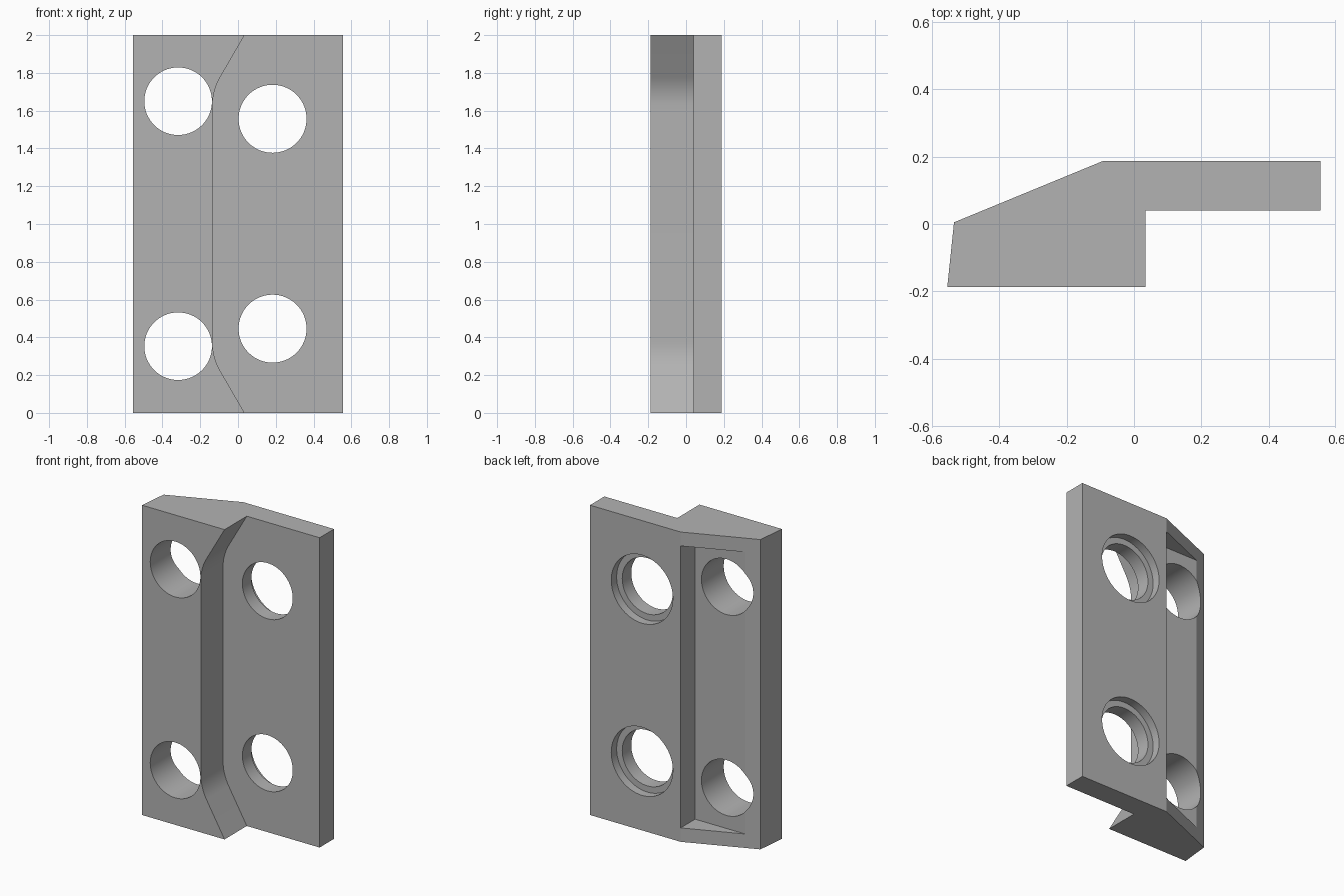
import bpy, bmesh
from math import radians, cos, sin, pi
from mathutils import Vector

if "Cube" in bpy.data.objects:
    bpy.data.objects.remove(bpy.data.objects["Cube"], do_unlink=True)

grey = bpy.data.materials.new("plain grey")
grey.use_nodes = True
grey.diffuse_color = (0.45, 0.45, 0.45, 1)
grey.node_tree.nodes["Principled BSDF"].inputs["Base Color"].default_value = (0.45, 0.45, 0.45, 1)


def prism(name, points, offset):
    """Extrude a closed outline of 3D points along offset."""
    bm = bmesh.new()
    face = bm.faces.new([bm.verts.new(p) for p in points])
    ext = bmesh.ops.extrude_face_region(bm, geom=[face])
    moved = [g for g in ext["geom"] if isinstance(g, bmesh.types.BMVert)]
    bmesh.ops.translate(bm, verts=moved, vec=Vector(offset))
    bmesh.ops.recalc_face_normals(bm, faces=bm.faces)
    mesh = bpy.data.meshes.new(name)
    bm.to_mesh(mesh)
    bm.free()
    mesh.materials.append(grey)
    obj = bpy.data.objects.new(name, mesh)
    bpy.context.collection.objects.link(obj)
    return obj


def cut(body, cutter):
    """Subtract the cutter and discard it."""
    cutter.hide_render = True
    mod = body.modifiers.new("cut", 'BOOLEAN')
    mod.operation, mod.solver, mod.object = 'DIFFERENCE', 'EXACT', cutter
    bpy.context.view_layer.objects.active = body
    bpy.ops.object.modifier_apply(modifier=mod.name)
    bpy.data.objects.remove(cutter, do_unlink=True)


def bore(x, z, radius, y0, y1):
    ring = [(x + radius * cos(2 * pi * i / 64), y0, z + radius * sin(2 * pi * i / 64))
            for i in range(64)]
    return prism("bore_cutter", ring, (0, y1 - y0, 0))


HEIGHT = 2.0
STEP_Y = 0.04      # plane between front block and back plate
EDGE_X = -0.093    # edge where the sloped back begins

# Body: plan outline pulled up to full height
plan = [(-0.555, -0.187), (0.555, -0.187), (0.555, 0.187), (EDGE_X, 0.187), (-0.535, 0.005)]
body = prism("slotted_plate", [(x, y, 0) for x, y in plan], (0, 0, HEIGHT))

# Front notch: flared at both ends, with rounded bends
lower = [(0.035 + 0.05, -0.05 * 3 ** 0.5)]
for i in range(9):
    a = radians(210 - 30 * i / 8)
    lower.append((0.165 + 0.3 * cos(a), 0.374 + 0.3 * sin(a)))
upper = [(x, HEIGHT - z) for x, z in reversed(lower)]
notch = lower + upper + [(0.8, upper[-1][1]), (0.8, lower[0][1])]
cut(body, prism("notch_cutter", [(x, -0.4, z) for x, z in notch], (0, 0.4 + STEP_Y, 0)))

# Back pocket in the slope, meeting the notch in a through slot
pocket = [(-0.8, 0.09), (EDGE_X, 0.09), (EDGE_X, 1.91), (-0.8, 1.91)]
cut(body, prism("pocket_cutter", [(x, STEP_Y, z) for x, z in pocket], (0, 0.4, 0)))

# Plain holes in the block, counterbored holes in the plate
for z in (0.353, 1.65):
    cut(body, bore(-0.317, z, 0.179, -0.5, 0.5))
for z in (0.446, 1.557):
    cut(body, bore(0.183, z, 0.18, -0.5, 0.5))
    cut(body, bore(0.183, z, 0.22, 0.132, 0.5))

bpy.ops.object.select_all(action='DESELECT')
body.select_set(True)
bpy.context.view_layer.objects.active = body
bpy.ops.object.shade_smooth_by_angle(angle=radians(15))
